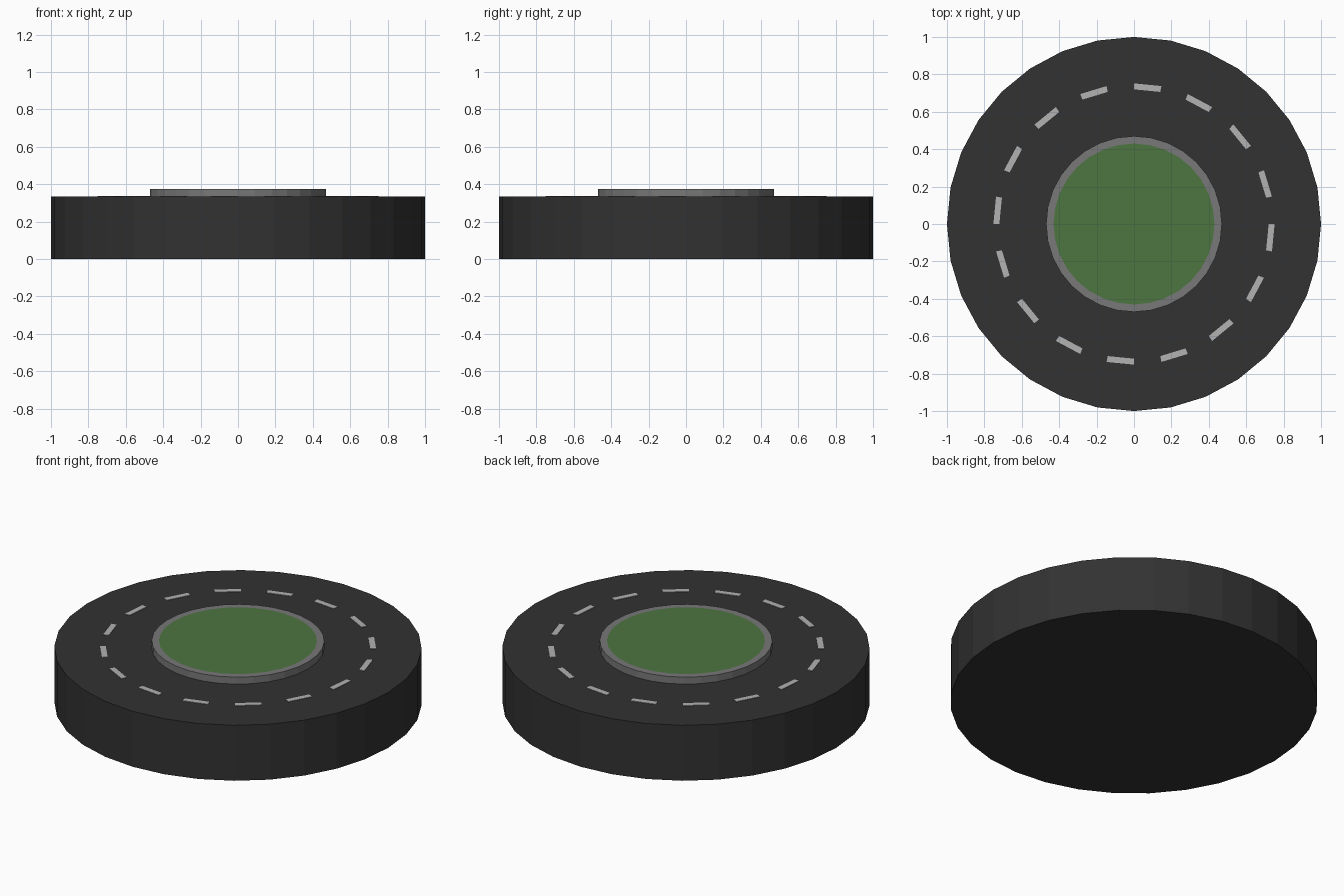
import bpy, bmesh, math

if "Cube" in bpy.data.objects:
    bpy.data.objects.remove(bpy.data.objects["Cube"])

SIDES = 32


def material(name, srgb):
    m = bpy.data.materials.new(name)
    lin = [((c / 255 + 0.055) / 1.055) ** 2.4 for c in srgb]
    m.diffuse_color = (*lin, 1)
    m.use_nodes = True
    m.node_tree.nodes["Principled BSDF"].inputs["Base Color"].default_value = m.diffuse_color
    return m


def add_object(name, bm, mat):
    bmesh.ops.recalc_face_normals(bm, faces=bm.faces)
    mesh = bpy.data.meshes.new(name)
    bm.to_mesh(mesh)
    bm.free()
    mesh.materials.append(mat)
    obj = bpy.data.objects.new(name, mesh)
    bpy.context.collection.objects.link(obj)
    return obj


def disc(name, radius, z0, z1, mat):
    bm = bmesh.new()
    rings = [[bm.verts.new((radius * math.cos(math.tau * i / SIDES),
                            radius * math.sin(math.tau * i / SIDES), z))
              for i in range(SIDES)] for z in (z0, z1)]
    bm.faces.new(rings[0])
    bm.faces.new(rings[1])
    for i in range(SIDES):
        j = (i + 1) % SIDES
        bm.faces.new((rings[0][i], rings[0][j], rings[1][j], rings[1][i]))
    return add_object(name, bm, mat)


def ring(name, r0, r1, z0, z1, mat, step=1):
    """Ring of box segments; step 2 leaves every other segment open."""
    bm = bmesh.new()
    for i in range(SIDES - 1, -1, -step):
        a, b = math.tau * i / SIDES, math.tau * (i + 1) / SIDES
        lo, hi = [[bm.verts.new((r * math.cos(t), r * math.sin(t), z))
                   for r, t in ((r0, a), (r1, a), (r1, b), (r0, b))] for z in (z0, z1)]
        bm.faces.new(hi)
        bm.faces.new(lo)
        for k in range(4):
            # a closed ring needs no walls between its segments
            if step == 1 and k in (1, 3) or step == 1 and k in (0, 2):
                if k in (0, 2):
                    continue
            bm.faces.new((lo[k], lo[(k + 1) % 4], hi[(k + 1) % 4], hi[k]))
    bmesh.ops.remove_doubles(bm, verts=bm.verts, dist=1e-5)
    return add_object(name, bm, mat)


asphalt = material("asphalt", (50, 50, 50))
concrete = material("curb grey", (120, 120, 120))
grass = material("grass green", (77, 117, 64))
paint = material("line paint", (178, 178, 178))

# Round road slab
disc("road_slab", 1.0, 0.0, 0.333, asphalt)
# Raised curb around the island
ring("curb", 0.43, 0.47, 0.333, 0.375, concrete)
# Grass filling the island
disc("grass_island", 0.43, 0.333, 0.375, grass)
# Dashed lane line
ring("lane_dashes", 0.72, 0.752, 0.332, 0.336, paint, step=2)
